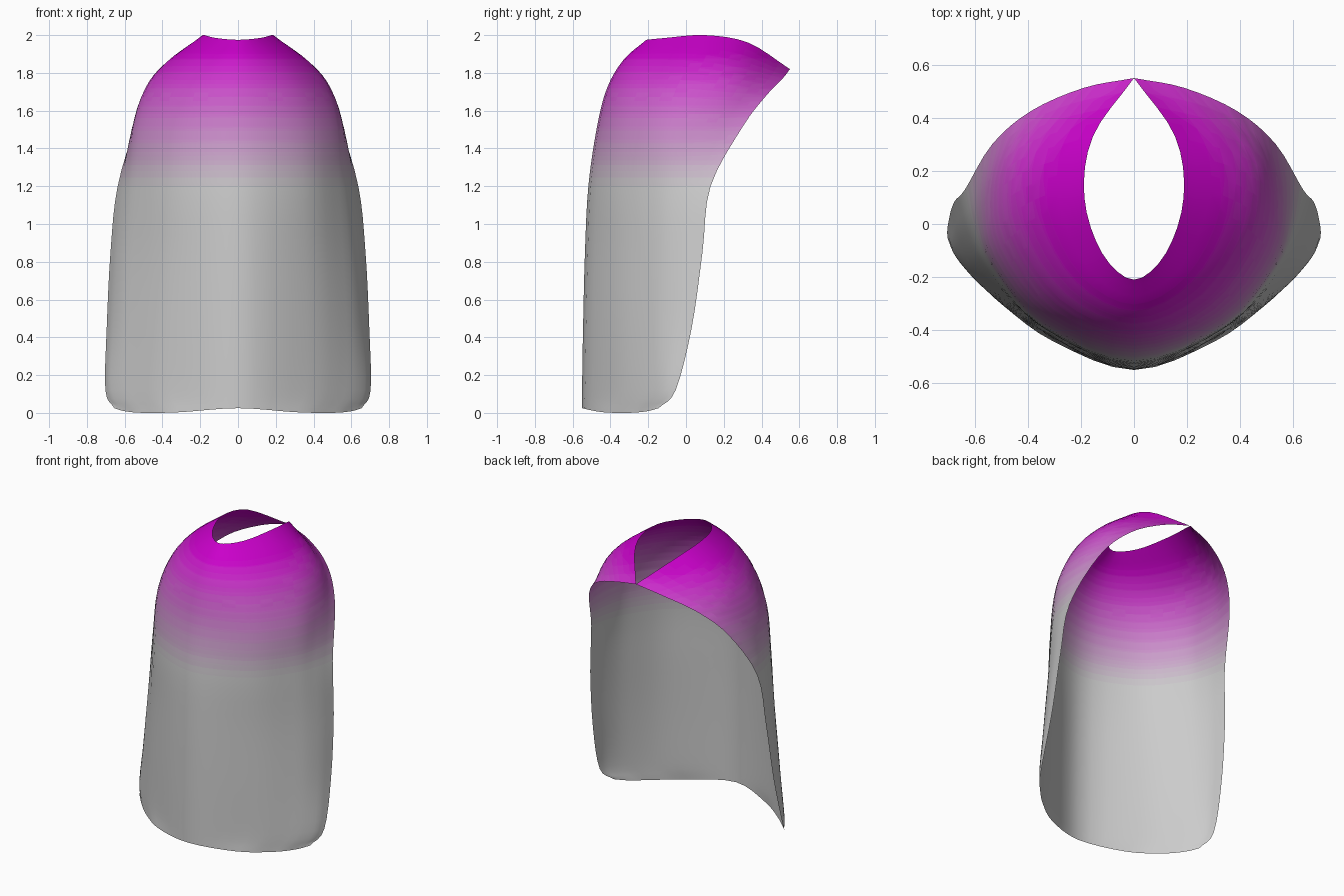
import bpy
import bmesh
from mathutils import Vector

if "Cube" in bpy.data.objects:
    bpy.data.objects.remove(bpy.data.objects["Cube"])

# Right half of the cape: rows from neck to hem, each running front centre -> open back edge
ROWS = [
    [(0, -.21, 1.975), (.12, -.11, 1.985), (.187, .10, 2.0), (.155, .33, 1.96), (0, .55, 1.82)],
    [(0, -.33, 1.87), (.22, -.22, 1.87), (.36, .03, 1.865), (.37, .27, 1.83), (.19, .513, 1.772)],
    [(0, -.418, 1.72), (.29, -.305, 1.72), (.465, -.05, 1.72), (.49, .20, 1.70), (.39, .425, 1.68)],
    [(0, -.472, 1.51), (.33, -.36, 1.5), (.525, -.125, 1.5), (.563, .09, 1.5), (.535, .30, 1.515)],
    [(0, -.517, 1.2), (.345, -.385, 1.2), (.535, -.17, 1.2), (.605, -.015, 1.2), (.637, .13, 1.2)],
    [(0, -.535, .85), (.355, -.385, .85), (.555, -.18, .85), (.637, -.04, .85), (.675, .087, .85)],
    [(0, -.545, .45), (.365, -.39, .45), (.575, -.20, .45), (.66, -.075, .45), (.695, .03, .45)],
    [(0, -.55, .14), (.36, -.40, .12), (.57, -.235, .12), (.67, -.125, .12), (.702, -.055, .12)],
    [(0, -.55, .025), (.30, -.445, .004), (.49, -.31, 0), (.595, -.21, .008), (.655, -.145, .025)],
]
STEPS_U, STEPS_V = 4, 4


def spline(pts, steps, first=None):
    """Smooth curve through the points; `first` is an optional phantom start point."""
    p = [first or 2 * pts[0] - pts[1]] + pts + [2 * pts[-1] - pts[-2]]
    out = []
    for i in range(1, len(p) - 2):
        a, b, c, d = p[i - 1:i + 3]
        for k in range(steps):
            t = k / steps
            out.append(0.5 * (2 * b + (c - a) * t + (2 * a - 5 * b + 4 * c - d) * t * t
                              + (3 * b - a - 3 * c + d) * t ** 3))
    return out + [pts[-1].copy()]


def cross_row(row):
    pts = [Vector(p) for p in row]
    return spline(pts, STEPS_U, Vector((-pts[1].x, pts[1].y, pts[1].z)))


# Surface grid
columns = [spline(list(col), STEPS_V) for col in zip(*map(cross_row, ROWS))]
nc, nr = len(columns), len(columns[0])
verts = [(max(p.x, 0), p.y, min(max(p.z, 0), 2)) for col in columns for p in col]
faces = [(c * nr + r, c * nr + r + 1, (c + 1) * nr + r + 1, (c + 1) * nr + r)
         for c in range(nc - 1) for r in range(nr - 1)]
mesh = bpy.data.meshes.new("cape")
mesh.from_pydata(verts, [], faces)

# Level cuts so the shoulder fade runs in thin horizontal bands
BANDS, FADE_LOW, FADE_HIGH = 32, 1.2, 1.92
bm = bmesh.new()
bm.from_mesh(mesh)
for i in range(BANDS):
    z = FADE_LOW + (FADE_HIGH - FADE_LOW) * i / BANDS
    bmesh.ops.bisect_plane(bm, geom=bm.verts[:] + bm.edges[:] + bm.faces[:], dist=1e-4,
                           plane_co=(0, 0, z), plane_no=(0, 0, 1))
bm.to_mesh(mesh)
bm.free()

cape = bpy.data.objects.new("cape", mesh)
bpy.context.collection.objects.link(cape)

# Grey to magenta fade
for i in range(BANDS + 1):
    mat = bpy.data.materials.new(f"cape_fade_{i}")
    mat.diffuse_color = (.59, .59 * (1 - i / BANDS) ** 1.7, .59, 1)
    mat.use_nodes = True
    mat.node_tree.nodes["Principled BSDF"].inputs["Base Color"].default_value = mat.diffuse_color
    mesh.materials.append(mat)
for f in mesh.polygons:
    t = (f.center.z - FADE_LOW) / (FADE_HIGH - FADE_LOW)
    f.material_index = min(max(int(t * BANDS + .5), 0), BANDS)
    f.use_smooth = True

# Left half
mirror = cape.modifiers.new("mirror", 'MIRROR')
mirror.use_clip = True
mirror.merge_threshold = .001
